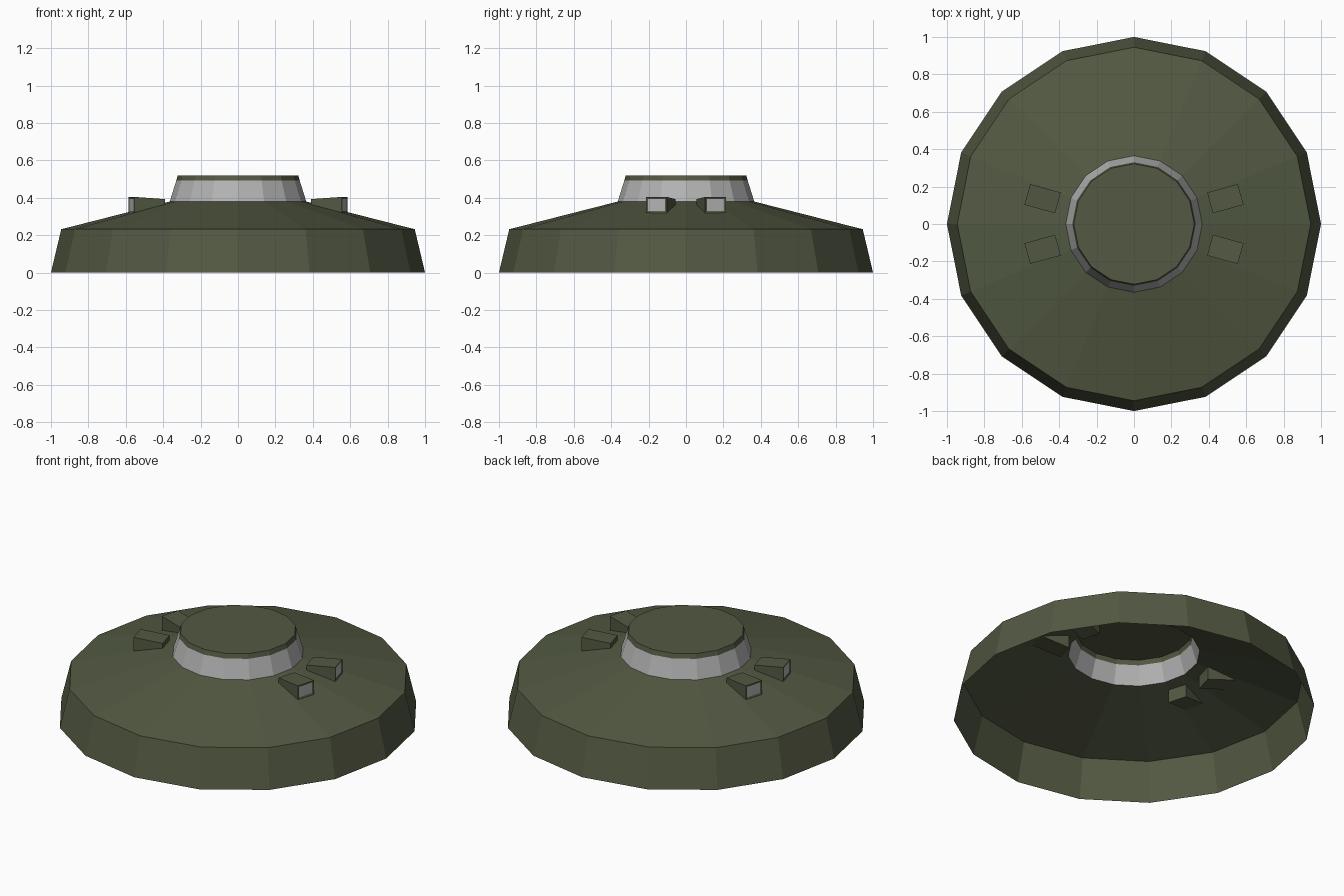
import bpy, bmesh
from math import sin, cos, pi, radians

if "Cube" in bpy.data.objects:
    bpy.data.objects.remove(bpy.data.objects["Cube"])


def material(name, color):
    m = bpy.data.materials.new(name)
    m.diffuse_color = color
    m.use_nodes = True
    m.node_tree.nodes["Principled BSDF"].inputs["Base Color"].default_value = m.diffuse_color
    return m


GREEN = material("olive", (0.085, 0.10, 0.055, 1))
GREY = material("light_grey", (0.45, 0.45, 0.45, 1))


def finish(name, bm, mats):
    me = bpy.data.meshes.new(name)
    bm.to_mesh(me)
    bm.free()
    for m in mats:
        me.materials.append(m)
    ob = bpy.data.objects.new(name, me)
    bpy.context.collection.objects.link(ob)
    return ob


def lathe(name, profile, mat, cap=False, sides=16):
    """Open faceted shell turned around z from (radius, height) points."""
    bm = bmesh.new()
    rings = [[bm.verts.new((r * cos(2 * pi * i / sides), r * sin(2 * pi * i / sides), z))
              for i in range(sides)] for r, z in profile]
    for a, b in zip(rings, rings[1:]):
        for i in range(sides):
            j = (i + 1) % sides
            bm.faces.new((a[i], a[j], b[j], b[i]))
    if cap:
        bm.faces.new(rings[-1])
    return finish(name, bm, [mat])


# Hollow body, pale collar and top lid
lathe("body_shell", [(1.0, 0), (0.945, 0.232), (0.365, 0.38)], GREEN)
lathe("collar", [(0.365, 0.38), (0.33, 0.492)], GREY)
lathe("top_lid", [(0.33, 0.492), (0.322, 0.52)], GREEN, cap=True)


def periscope(name, angle):
    """Radial block sunk into the slope, with a framed window on its outer end."""
    bm = bmesh.new()
    bmesh.ops.create_cube(bm, size=1)
    ends = {-1: (0.422, 0.285, 0.393), 1: (0.592, 0.32, 0.405)}  # radius, bottom, top
    for v in bm.verts:
        r, low, high = ends[1 if v.co.x > 0 else -1]
        x, y, z = r, v.co.y * 0.115, high if v.co.z > 0 else low
        v.co = (x * cos(angle) - y * sin(angle), x * sin(angle) + y * cos(angle), z)
    bm.normal_update()
    outer = max(bm.faces, key=lambda f: f.calc_center_median().xy.length)
    bmesh.ops.inset_region(bm, faces=[outer], thickness=0.015, depth=-0.004)
    outer.material_index = 1
    return finish(name, bm, [GREEN, GREY])


# Two periscopes on each side
for side, base in (("right", 0), ("left", 180)):
    for label, off in (("a", 15.5), ("b", -15.5)):
        periscope(f"{side}_periscope_{label}", radians(base + off))
